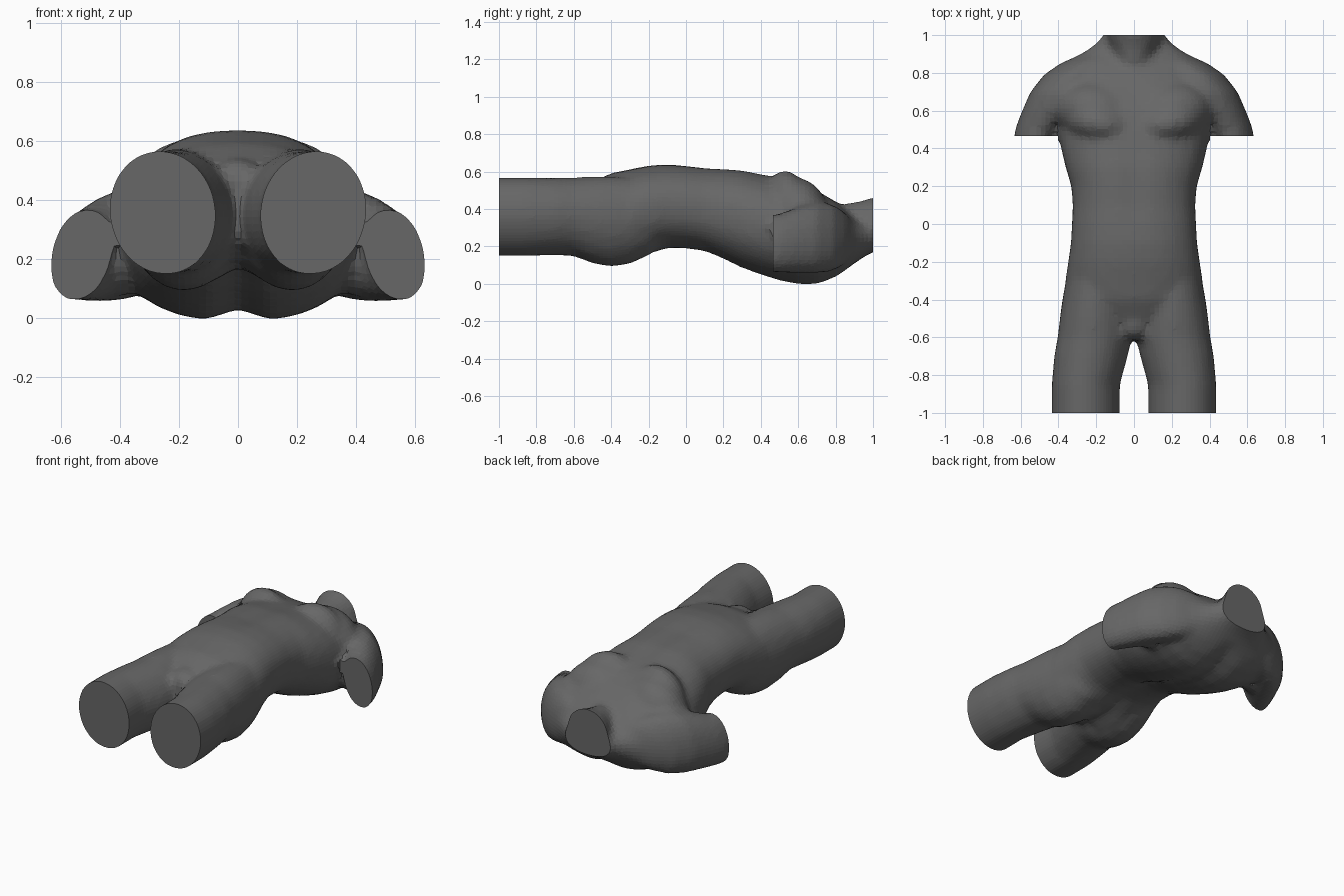
import bpy, bmesh, math
from mathutils import Vector, Matrix

bm = bmesh.new()


def loft(rings, n=28, exp=2.0, tilt=0.0, mirror=False):
    """Closed skin through rings (y, x_centre, half_width, z_low, z_high, front_groove, back_groove)."""
    for side in ((1, -1) if mirror else (1,)):
        loops = []
        for y, cx, hw, z0, z1, gf, gb in rings:
            loop = []
            for i in range(n):
                a = 2 * math.pi * i / n
                c, s = math.cos(a), math.sin(a)
                x = hw * math.copysign(abs(c) ** (2 / exp), c)
                z = (z1 - z0) / 2 * math.copysign(abs(s) ** (2 / exp), s)
                x += tilt * z
                g = math.exp(-(x / 0.06) ** 2)
                z += (z0 + z1) / 2 + (-gf * g if s > 0 else gb * g)
                loop.append(bm.verts.new((side * (cx + x), y, z)))
            loops.append(loop)
        for p, q in zip(loops, loops[1:]):
            for i in range(n):
                j = (i + 1) % n
                bm.faces.new((p[i], p[j], q[j], q[i]))
        bm.faces.new(loops[0])
        bm.faces.new(loops[-1])


def blob(loc, rad, turn=0.0, mirror=True):
    """Muscle mass as an ellipsoid, mirrored over x."""
    for s in ((1, -1) if mirror else (1,)):
        m = (Matrix.Translation((s * loc[0], loc[1], loc[2]))
             @ Matrix.Rotation(s * turn, 4, 'Z') @ Matrix.Diagonal((*rad, 1)))
        bmesh.ops.create_uvsphere(bm, u_segments=24, v_segments=16, radius=1, matrix=m)


# trunk from crotch to the base of the neck
loft([(-0.60, 0, 0.06, 0.27, 0.47, 0, 0), (-0.50, 0, 0.24, 0.18, 0.55, 0, .03),
      (-0.40, 0, 0.34, 0.112, 0.597, 0, .08), (-0.30, 0, 0.365, 0.117, 0.617, 0, .06),
      (-0.20, 0, 0.35, 0.155, 0.637, 0, .03), (-0.10, 0, 0.335, 0.188, 0.644, 0, .02),
      (0.00, 0, 0.33, 0.187, 0.639, .005, .02), (0.10, 0, 0.325, 0.17, 0.63, .012, .03),
      (0.20, 0, 0.333, 0.128, 0.626, .014, .04), (0.30, 0, 0.363, 0.08, 0.618, .012, .04),
      (0.40, 0, 0.387, 0.043, 0.597, .01, .045), (0.50, 0, 0.398, 0.012, 0.578, .008, .045),
      (0.60, 0, 0.41, -0.008, 0.553, .008, .045), (0.70, 0, 0.41, -0.007, 0.51, .01, .045),
      (0.80, 0, 0.40, 0.034, 0.445, 0, .03), (0.86, 0, 0.36, 0.077, 0.395, 0, .02),
      (0.91, 0, 0.265, 0.12, 0.35, 0, 0), (0.96, 0, 0.195, 0.155, 0.34, 0, 0),
      (1.06, 0, 0.12, 0.2, 0.36, 0, 0)], exp=2.3)

# neck
loft([(0.75, 0, 0.09, 0.12, 0.42, 0, 0), (0.85, 0, 0.11, 0.11, 0.435, 0, 0),
      (0.93, 0, 0.125, 0.14, 0.448, 0, 0), (1.00, 0, 0.145, 0.185, 0.468, 0, 0),
      (1.08, 0, 0.15, 0.2, 0.48, 0, 0)], n=18)

# thighs
loft([(-1.10, 0.255, 0.181, 0.153, 0.574, 0, 0), (-0.85, 0.255, 0.181, 0.153, 0.574, 0, 0),
      (-0.70, 0.228, 0.196, 0.156, 0.574, 0, 0), (-0.60, 0.207, 0.198, 0.153, 0.574, 0, 0),
      (-0.50, 0.200, 0.194, 0.113, 0.58, 0, 0), (-0.40, 0.195, 0.185, 0.094, 0.58, 0, 0),
      (-0.30, 0.19, 0.172, 0.110, 0.575, 0, 0), (-0.18, 0.18, 0.15, 0.165, 0.555, 0, 0)],
     n=20, tilt=0.05, mirror=True)

# shoulders and upper arms
loft([(0.36, 0.542, 0.092, 0.068, 0.372, 0, 0), (0.465, 0.535, 0.099, 0.066, 0.375, 0, 0),
      (0.53, 0.50, 0.118, 0.062, 0.392, 0, 0), (0.60, 0.46, 0.130, 0.06, 0.42, 0, 0),
      (0.70, 0.41, 0.136, 0.06, 0.445, 0, 0), (0.79, 0.345, 0.130, 0.072, 0.43, 0, 0),
      (0.85, 0.27, 0.12, 0.11, 0.39, 0, 0), (0.89, 0.21, 0.09, 0.15, 0.34, 0, 0)],
     n=18, exp=2.1, tilt=-0.15, mirror=True)

# armpit webs, broad flat chest muscles, pubic mound
blob((0.40, 0.61, 0.23), (0.09, 0.12, 0.15))
blob((0.175, 0.53, 0.40), (0.20, 0.12, 0.21), 0.2)
blob((0.19, 0.59, 0.36), (0.23, 0.17, 0.21), 0.2)
blob((0, -0.53, 0.475), (0.085, 0.085, 0.075), mirror=False)

bmesh.ops.recalc_face_normals(bm, faces=bm.faces)
mesh = bpy.data.meshes.new("torso")
bm.to_mesh(mesh)
bm.free()
torso = bpy.data.objects.new("torso", mesh)
bpy.context.collection.objects.link(torso)

# fuse the masses into one faceted skin and soften the joins
remesh = torso.modifiers.new("fuse", 'REMESH')
remesh.mode = 'VOXEL'
remesh.voxel_size = 0.024
soften = torso.modifiers.new("soften", 'SMOOTH')
soften.factor = 0.5
soften.iterations = 5

# boxes that trim arms, legs and neck to flat stumps
for name, lo, hi in (("cut_arm_right", (0.402, -0.05, -0.2), (0.9, 0.465, 0.8)),
                     ("cut_arm_left", (-0.9, -0.05, -0.2), (-0.402, 0.465, 0.8)),
                     ("cut_legs", (-1, -1.5, -1), (1, -1, 1)),
                     ("cut_neck", (-1, 1, -1), (1, 1.5, 1))):
    lo, hi = Vector(lo), Vector(hi)
    b = bmesh.new()
    bmesh.ops.create_cube(b, size=1, matrix=Matrix.Translation((lo + hi) / 2)
                          @ Matrix.Diagonal((*(hi - lo), 1)))
    m = bpy.data.meshes.new(name)
    b.to_mesh(m)
    b.free()
    cutter = bpy.data.objects.new(name, m)
    bpy.context.collection.objects.link(cutter)
    cutter.hide_render = True
    mod = torso.modifiers.new(name, 'BOOLEAN')
    mod.operation = 'DIFFERENCE'
    mod.solver = 'EXACT'
    mod.object = cutter

# bake the result and drop the cutters
dg = bpy.context.evaluated_depsgraph_get()
final = bpy.data.meshes.new_from_object(torso.evaluated_get(dg))
torso.modifiers.clear()
torso.data = final
for o in list(bpy.data.objects):
    if o.name.startswith("cut_"):
        bpy.data.objects.remove(o)

# stand exactly on the ground, flat facets, dark grey
low = min(v.co.z for v in final.vertices)
for v in final.vertices:
    v.co.z -= low
final.shade_flat()
grey = bpy.data.materials.new("dark_grey")
grey.diffuse_color = (0.135, 0.135, 0.135, 1)
final.materials.clear()
final.materials.append(grey)
for p in final.polygons:
    p.material_index = 0
